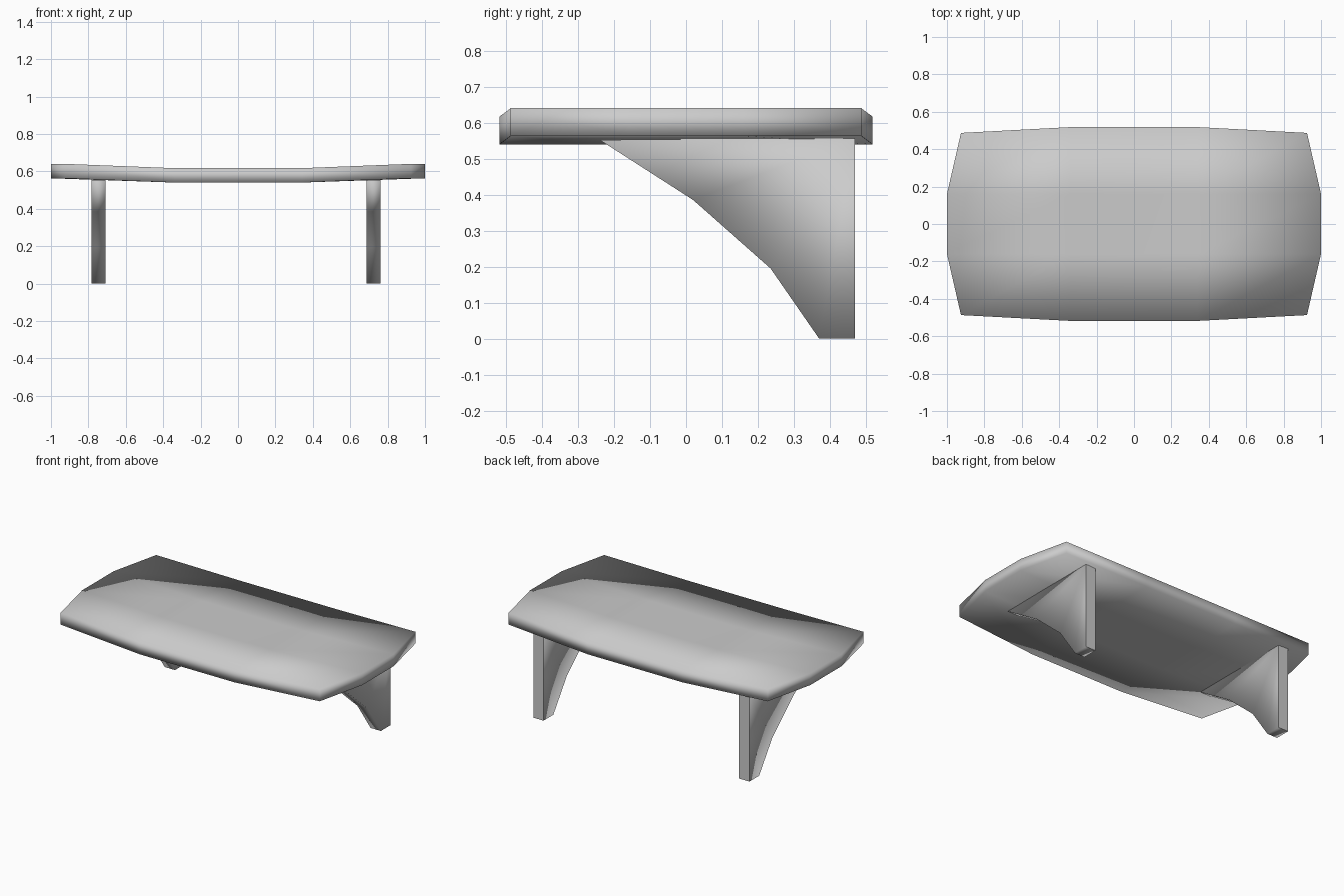
import bpy
import bmesh

cube = bpy.data.objects.get("Cube")
if cube:
    bpy.data.objects.remove(cube, do_unlink=True)

# One plain grey for the whole shelf
grey = bpy.data.materials.new("plain_grey")
grey.use_nodes = True
colour = (0.6, 0.6, 0.6, 1)
grey.diffuse_color = colour
grey.node_tree.nodes["Principled BSDF"].inputs["Base Color"].default_value = colour


def finish(bm, name):
    """Turn a bmesh into a smooth shaded grey object."""
    bmesh.ops.recalc_face_normals(bm, faces=bm.faces)
    for face in bm.faces:
        face.smooth = True
    mesh = bpy.data.meshes.new(name)
    bm.to_mesh(mesh)
    bm.free()
    mesh.materials.append(grey)
    obj = bpy.data.objects.new(name, mesh)
    bpy.context.collection.objects.link(obj)
    return obj


def signed(size, side):
    return size if side > 0 else -size


# Board: three by three box, bowed outwards on all sides, ends raised
bm = bmesh.new()
bmesh.ops.create_cube(bm, size=2)
flat_edges = [e for e in bm.edges if e.verts[0].co.z == e.verts[1].co.z]
bmesh.ops.subdivide_edges(bm, edges=flat_edges, cuts=2, use_grid_fill=True)
for v in bm.verts:
    u, w, top = v.co
    at_end, at_side = abs(u) > 0.9, abs(w) > 0.9
    v.co.x = signed((0.925 if at_side else 1.0) if at_end else 0.34, u)
    v.co.y = signed((0.487 if at_end else 0.518) if at_side else 0.16, w)
    v.co.z = (0.64 if at_end else 0.617) - (0 if top > 0 else 0.077)
finish(bm, "shelf_board")

# Brackets: side profile with a curved underside, extruded across x
profile = [(0.47, 0), (0.37, 0), (0.235, 0.195), (0.02, 0.385),
           (-0.24, 0.552), (0.47, 0.558)]
for name, x in (("left_bracket", 0.688), ("right_bracket", -0.782)):
    bm = bmesh.new()
    loops = [[bm.verts.new((x + dx, y, z)) for y, z in profile]
             for dx in (0, 0.073)]
    for loop in loops:
        bm.faces.new(loop)
    for i in range(len(profile)):
        j = (i + 1) % len(profile)
        bm.faces.new((loops[0][i], loops[0][j], loops[1][j], loops[1][i]))
    # Crisp edges round the upright wall face
    for e in bm.edges:
        if all(v.co.y > 0.46 for v in e.verts):
            e.smooth = False
    finish(bm, name)
